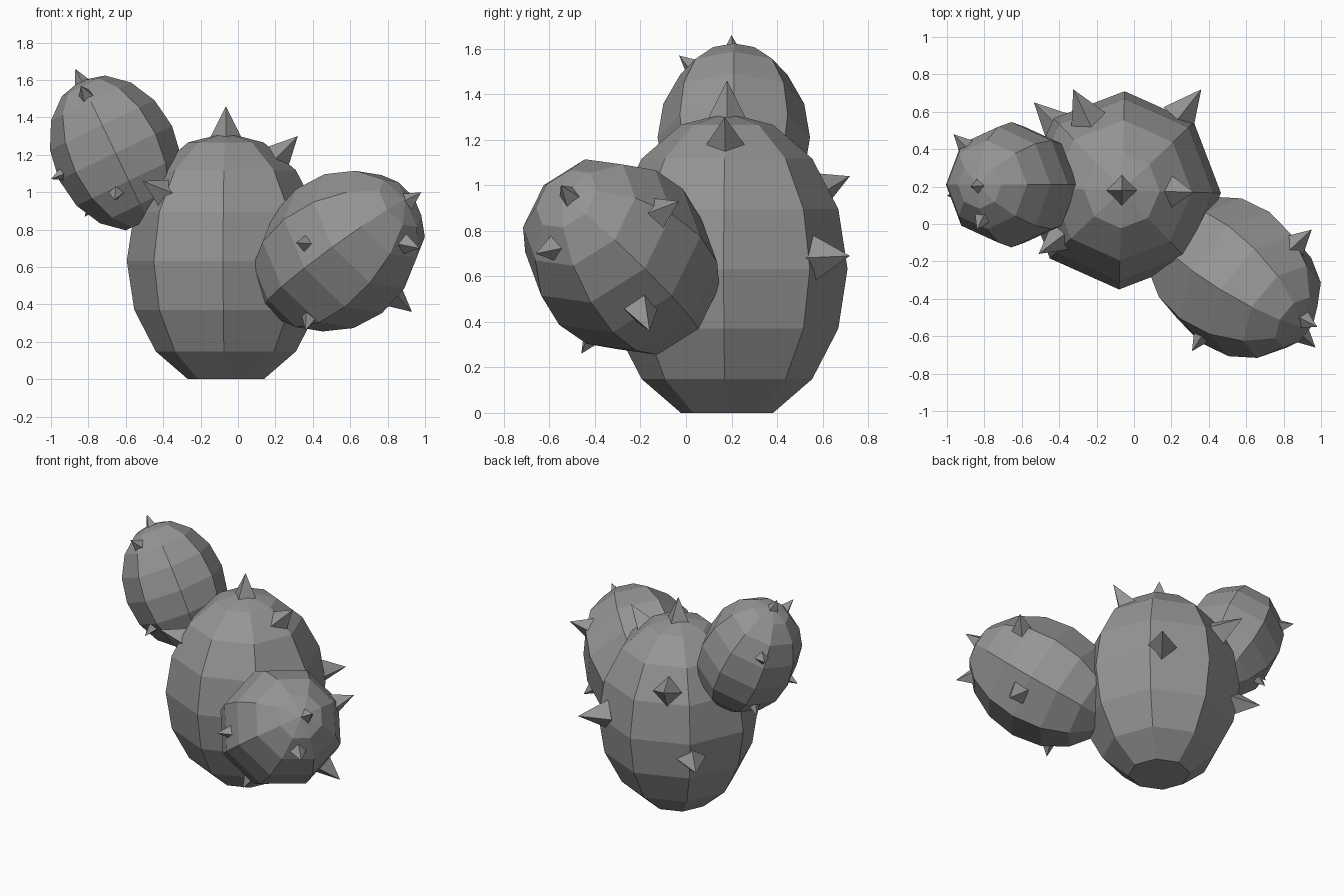
import bpy
import bmesh
import math
from mathutils import Matrix, Vector

if "Cube" in bpy.data.objects:
    bpy.data.objects.remove(bpy.data.objects["Cube"], do_unlink=True)

# One plain grey for the whole plant
grey = bpy.data.materials.new("plain_grey")
grey.use_nodes = True
colour = (0.3, 0.3, 0.3, 1)
grey.diffuse_color = colour
grey.node_tree.nodes["Principled BSDF"].inputs["Base Color"].default_value = colour


def add_object(name, bm, matrix):
    mesh = bpy.data.meshes.new(name)
    bm.to_mesh(mesh)
    bm.free()
    mesh.materials.append(grey)
    obj = bpy.data.objects.new(name, mesh)
    obj.matrix_world = matrix
    bpy.context.collection.objects.link(obj)
    return obj


def frame(centre, axis, front, roll):
    """Placement with local z along axis and local -y near front, rolled about the axis."""
    z = Vector(axis).normalized()
    y = -Vector(front)
    y = (y - z * y.dot(z)).normalized()
    x = y.cross(z)
    turn = Matrix((x, y, z)).transposed().to_4x4()
    return Matrix.Translation(centre) @ turn @ Matrix.Rotation(math.radians(roll), 4, 'Z')


def lobe(name, radius, half_length, matrix):
    """Eight-sided egg with its lower tip cut flat."""
    bm = bmesh.new()
    bmesh.ops.create_uvsphere(bm, u_segments=8, v_segments=8, radius=1)
    tip = min(bm.verts, key=lambda v: v.co.z)
    bmesh.ops.dissolve_verts(bm, verts=[tip])
    bmesh.ops.scale(bm, vec=(radius, radius, half_length), verts=bm.verts)
    add_object(name, bm, matrix)


def spikes(name, tips, radius, half_length, matrix):
    """Four-sided thorns standing square to the lobe, given by their tips."""
    length, width = radius * 0.38, radius * 0.19
    inverse = matrix.inverted()
    stretch = (radius / half_length) ** 2
    for i, tip in enumerate(tips):
        local = inverse @ Vector(tip)
        local.z *= stretch
        out = (matrix.to_3x3() @ local).normalized()
        bm = bmesh.new()
        bmesh.ops.create_cone(bm, cap_ends=True, segments=4, radius1=width,
                              radius2=0, depth=length)
        bmesh.ops.translate(bm, vec=(0, 0, -length / 2), verts=bm.verts)
        bmesh.ops.remove_doubles(bm, verts=bm.verts, dist=0.0001)
        turn = out.to_track_quat('Z', 'Y').to_matrix().to_4x4()
        add_object(f"{name}_{i + 1}", bm, Matrix.Translation(tip) @ turn)


front = (0, -1, 0)
parts = [
    # name, radius, half length, placement, thorn tips
    ("body", 0.53, 0.685, frame((-0.065, 0.18, 0.633), (0, 0, 1), front, -1.6),
     [(-0.065, 0.18, 1.46), (0.32, 0.17, 1.3), (0.36, 0.72, 0.69),
      (-0.325, 0.72, 1.04), (-0.535, 0.65, 0.49), (-0.51, -0.16, 1.06)]),
    ("left_arm", 0.405, 0.52, frame((0.54, -0.285, 0.685), (0.68, -0.5, 0.53), front, -6),
     [(0.98, -0.55, 1.0), (0.97, -0.66, 0.7), (0.93, -0.16, 0.36),
      (0.95, -0.03, 0.93), (0.31, -0.68, 0.73), (0.36, -0.46, 0.26)]),
    ("right_arm", 0.335, 0.43, frame((-0.655, 0.21, 1.21), (-0.43, 0, 0.9), front, 0),
     [(-0.87, 0.2, 1.66), (-0.84, -0.03, 1.57), (-1.0, 0.15, 1.07),
      (-0.965, 0.48, 1.34), (-0.82, 0.36, 0.87), (-0.66, -0.12, 0.96)]),
]
for name, radius, half_length, matrix, tips in parts:
    lobe(name, radius, half_length, matrix)
    spikes(name + "_spike", tips, radius, half_length, matrix)
